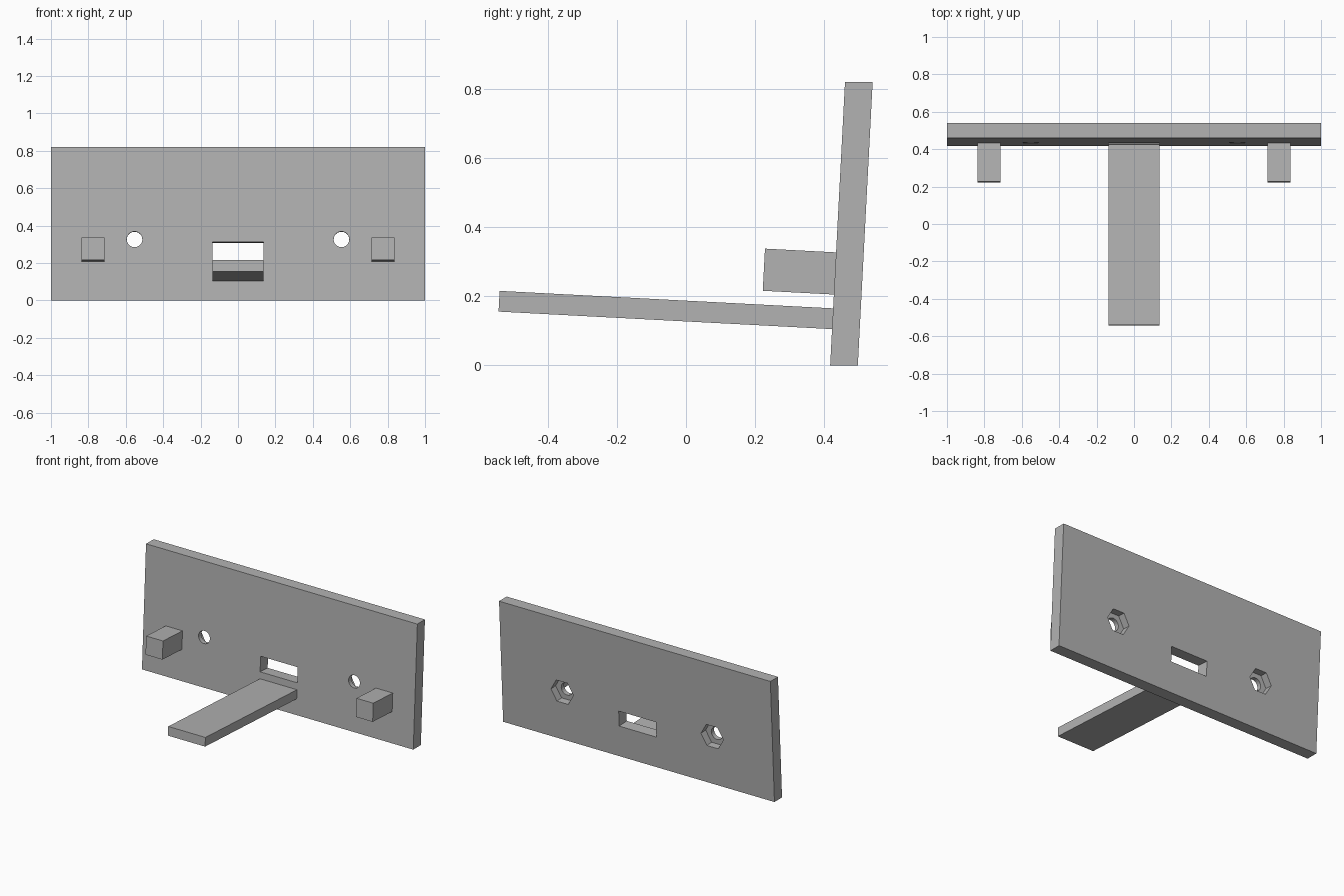
import bpy, bmesh, math
from mathutils import Matrix, Vector

if "Cube" in bpy.data.objects:
    bpy.data.objects.remove(bpy.data.objects["Cube"], do_unlink=True)

LEAN = math.radians(3)
TILT = Matrix.Rotation(-LEAN, 4, 'X')
FRONT, THICK, HEIGHT = 0.417, 0.08, 0.82

grey = bpy.data.materials.new("plain grey")
grey.use_nodes = True
grey.diffuse_color = (0.45, 0.45, 0.45, 1)
grey.node_tree.nodes["Principled BSDF"].inputs["Base Color"].default_value = grey.diffuse_color


def finish(bm, name):
    mesh = bpy.data.meshes.new(name)
    bmesh.ops.recalc_face_normals(bm, faces=bm.faces)
    bm.to_mesh(mesh)
    bm.free()
    mesh.materials.append(grey)
    obj = bpy.data.objects.new(name, mesh)
    bpy.context.collection.objects.link(obj)
    return obj


def on_plate(x, z, depth):
    """Point at a depth behind the plate's leaning front face."""
    face = Vector((x, FRONT + math.tan(LEAN) * z, z))
    return face + TILT @ Vector((0, depth, 0))


def block(name, x, z, width, height, start, end):
    """Box square to the leaning plate, running between two depths."""
    bm = bmesh.new()
    place = Matrix.Translation(on_plate(x, z, (start + end) / 2)) @ TILT
    size = Matrix.Diagonal((width, end - start, height, 1))
    bmesh.ops.create_cube(bm, size=1, matrix=place @ size)
    return finish(bm, name)


def bore(name, x, z, radius, sides, start, end):
    """Prism along the plate's normal, with corners on its x axis."""
    bm = bmesh.new()
    turn = Matrix.Rotation(math.pi / 2, 4, 'X') @ Matrix.Rotation(math.pi / 2, 4, 'Z')
    place = Matrix.Translation(on_plate(x, z, (start + end) / 2)) @ TILT @ turn
    bmesh.ops.create_cone(bm, cap_ends=True, segments=sides, radius1=radius,
                          radius2=radius, depth=end - start, matrix=place)
    return finish(bm, name)


# Leaning back plate with level top and bottom
bm = bmesh.new()
bmesh.ops.create_cube(bm, size=1)
for v in bm.verts:
    z = (v.co.z + 0.5) * HEIGHT
    v.co = (v.co.x * 2, FRONT + (v.co.y + 0.5) * THICK + math.tan(LEAN) * z, z)
plate = finish(bm, "back_plate")

# Slot, screw holes and hexagonal nut pockets
cutters = [block("slot_cutter", 0, 0.261, 0.274, 0.102, -0.1, 0.2)]
for side in (-1, 1):
    cutters.append(bore("hole_cutter", side * 0.553, 0.327, 0.042, 24, -0.1, 0.2))
    cutters.append(bore("nut_cutter", side * 0.553, 0.327, 0.083, 6, 0.03, 0.2))

bpy.context.view_layer.objects.active = plate
for cutter in cutters:
    cutter.hide_render = True
    cut = plate.modifiers.new("cut", 'BOOLEAN')
    cut.operation = 'DIFFERENCE'
    cut.solver = 'EXACT'
    cut.object = cutter
    bpy.ops.object.modifier_apply(modifier=cut.name)
    bpy.data.objects.remove(cutter, do_unlink=True)

# Long tongue and the two short pegs
block("tongue", 0, 0.135, 0.274, 0.06, -0.966, 0.003)
for side, name in ((-1, "right_peg"), (1, "left_peg")):
    block(name, side * 0.775, 0.266, 0.124, 0.122, -0.206, 0.003)
